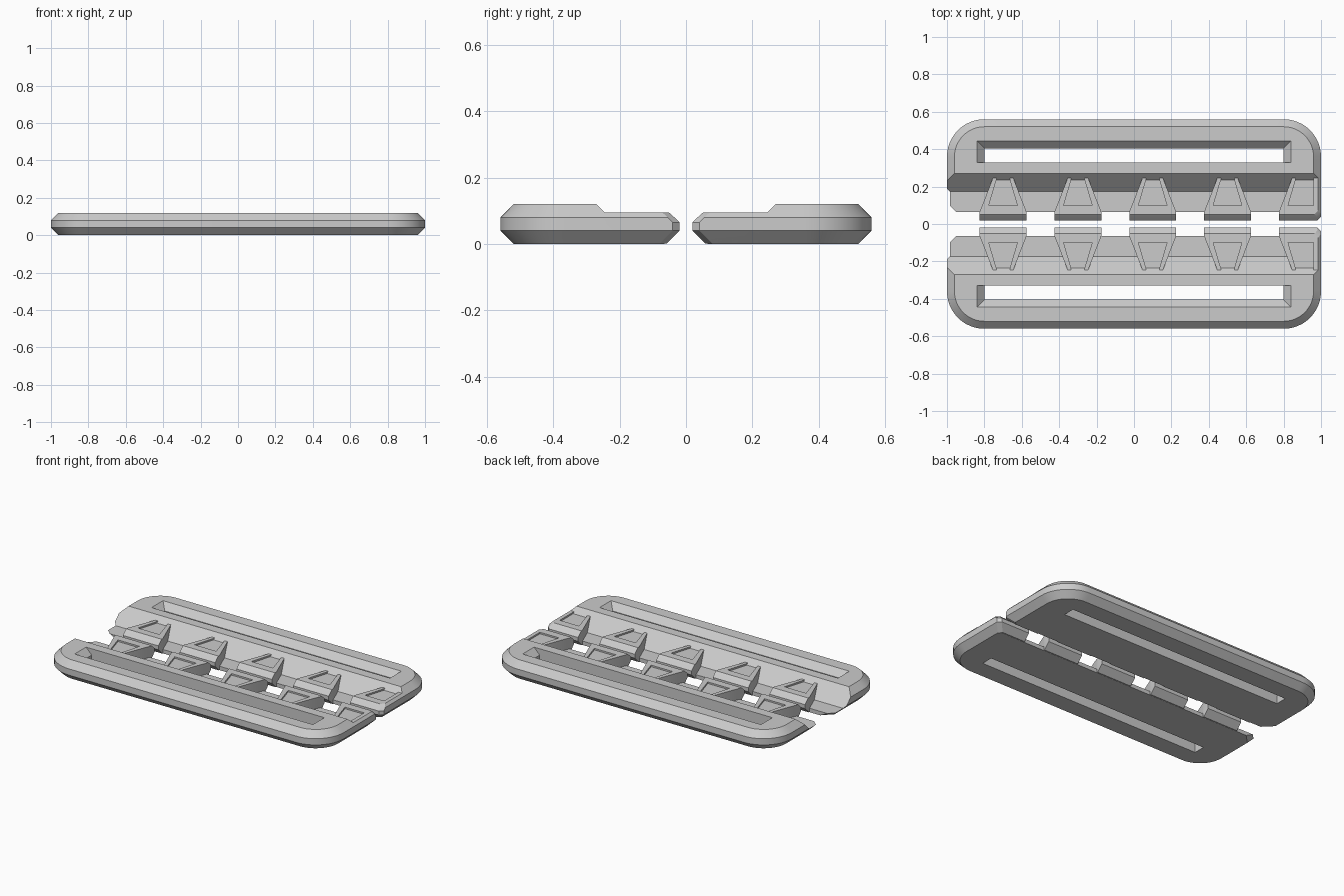
import bpy, bmesh, math

if "Cube" in bpy.data.objects:
    bpy.data.objects.remove(bpy.data.objects["Cube"], do_unlink=True)

grey = bpy.data.materials.new("plain grey")
grey.use_nodes = True
colour = (0.6, 0.6, 0.6, 1)
grey.diffuse_color = colour
grey.node_tree.nodes["Principled BSDF"].inputs["Base Color"].default_value = colour


def loft(name, rings):
    """Closed solid through rings of matching points."""
    bm = bmesh.new()
    loops = [[bm.verts.new(p) for p in ring] for ring in rings]
    for a, b in zip(loops, loops[1:]):
        for i in range(len(a)):
            j = (i + 1) % len(a)
            bm.faces.new((a[i], a[j], b[j], b[i]))
    bm.faces.new(loops[0][::-1])
    bm.faces.new(loops[-1])
    bmesh.ops.recalc_face_normals(bm, faces=bm.faces)
    me = bpy.data.meshes.new(name)
    bm.to_mesh(me)
    bm.free()
    me.materials.append(grey)
    ob = bpy.data.objects.new(name, me)
    bpy.context.collection.objects.link(ob)
    return ob


def prism(name, plan, z0, z1):
    return loft(name, [[(x, y, z) for x, y in plan] for z in (z0, z1)])


def carve(ob, cutter, operation="DIFFERENCE"):
    """Apply a boolean and discard the cutter."""
    cutter.hide_render = True
    mod = ob.modifiers.new("carve", "BOOLEAN")
    mod.solver = "EXACT"
    mod.operation = operation
    mod.object = cutter
    bpy.context.view_layer.update()
    graph = bpy.context.evaluated_depsgraph_get()
    me = bpy.data.meshes.new_from_object(ob.evaluated_get(graph))
    ob.modifiers.clear()
    ob.data = me
    bpy.data.objects.remove(cutter, do_unlink=True)


def outline(inset, front, z):
    """Plate outline: round outer corners, clipped inner corners."""
    side, r, back = 1 - inset, 0.2 - inset, 0.56 - inset
    pts = [(-side, front + 0.065), (-side + 0.065, front),
           (side - 0.02, front), (side, front + 0.02)]
    for cx, start in ((0.8, 0), (-0.8, 90)):
        for k in range(13):
            a = math.radians(start + k * 7.5)
            pts.append((cx + r * math.cos(a), back - r + r * math.sin(a)))
    return [(x, y, z) for x, y in pts]


def blank(name):
    return loft(name, [outline(0.04, 0.06, 0), outline(0, 0.02, 0.04),
                       outline(0, 0.02, 0.065), outline(0, 0.035, 0.08),
                       outline(0.04, 0.08, 0.12)])


def x_prism(name, profile):
    return loft(name, [[(x, y, z) for y, z in profile] for x in (-1.2, 1.2)])


# Strap plate with a sloped step, low ledge and a strap slot
plate = blank("back_plate")
carve(plate, x_prism("step_cutter", [(0.31, 0.16), (0.175, 0.025), (0.065, 0.025),
                                     (0.065, -0.1), (-0.1, -0.1), (-0.1, 0.16)]))


def slot_ring(z, spread):
    x, y = 0.8 + spread, 0.405 + spread
    return [(-x, 0.33, z), (x, 0.33, z), (x, y, z), (-x, y, z)]


carve(plate, loft("slot_cutter", [slot_ring(-0.1, 0), slot_ring(0.08, 0),
                                  slot_ring(0.16, 0.08)]))
halves = [plate]

# Tapered teeth with shallow recesses; the last one runs out to the end
for n in range(5):
    cx = -0.7 + 0.4 * n
    last = n == 4
    right_wide, right_tip = (1.1, 1.1) if last else (cx + 0.125, cx + 0.055)
    tooth = blank("back_tooth_%d" % (n + 1))
    carve(tooth, prism("tooth_shape", [(cx - 0.125, -0.1), (right_wide, -0.1),
                                       (right_wide, 0.065), (right_tip, 0.245),
                                       (cx - 0.055, 0.245), (cx - 0.125, 0.065)],
                       0.001, 0.095), "INTERSECT")
    rim_low, rim_tip = (0.96, 0.96) if last else (cx + 0.076, cx + 0.036)
    carve(tooth, prism("recess_shape", [(cx - 0.076, 0.1), (rim_low, 0.1),
                                        (rim_tip, 0.235), (rim_tip, 0.26),
                                        (cx - 0.036, 0.26), (cx - 0.036, 0.235)],
                       0.085, 0.2))
    halves.append(tooth)

# Mirrored front half
parts = list(halves)
for ob in halves:
    twin = bpy.data.objects.new(ob.name.replace("back", "front"), ob.data.copy())
    bm = bmesh.new()
    bm.from_mesh(twin.data)
    bmesh.ops.scale(bm, vec=(1, -1, 1), verts=bm.verts)
    bmesh.ops.reverse_faces(bm, faces=bm.faces)
    bm.to_mesh(twin.data)
    bm.free()
    bpy.context.collection.objects.link(twin)
    parts.append(twin)

# Smooth the round corners only
bpy.ops.object.select_all(action="DESELECT")
for ob in parts:
    ob.select_set(True)
bpy.context.view_layer.objects.active = plate
bpy.ops.object.shade_smooth_by_angle(angle=math.radians(25))
